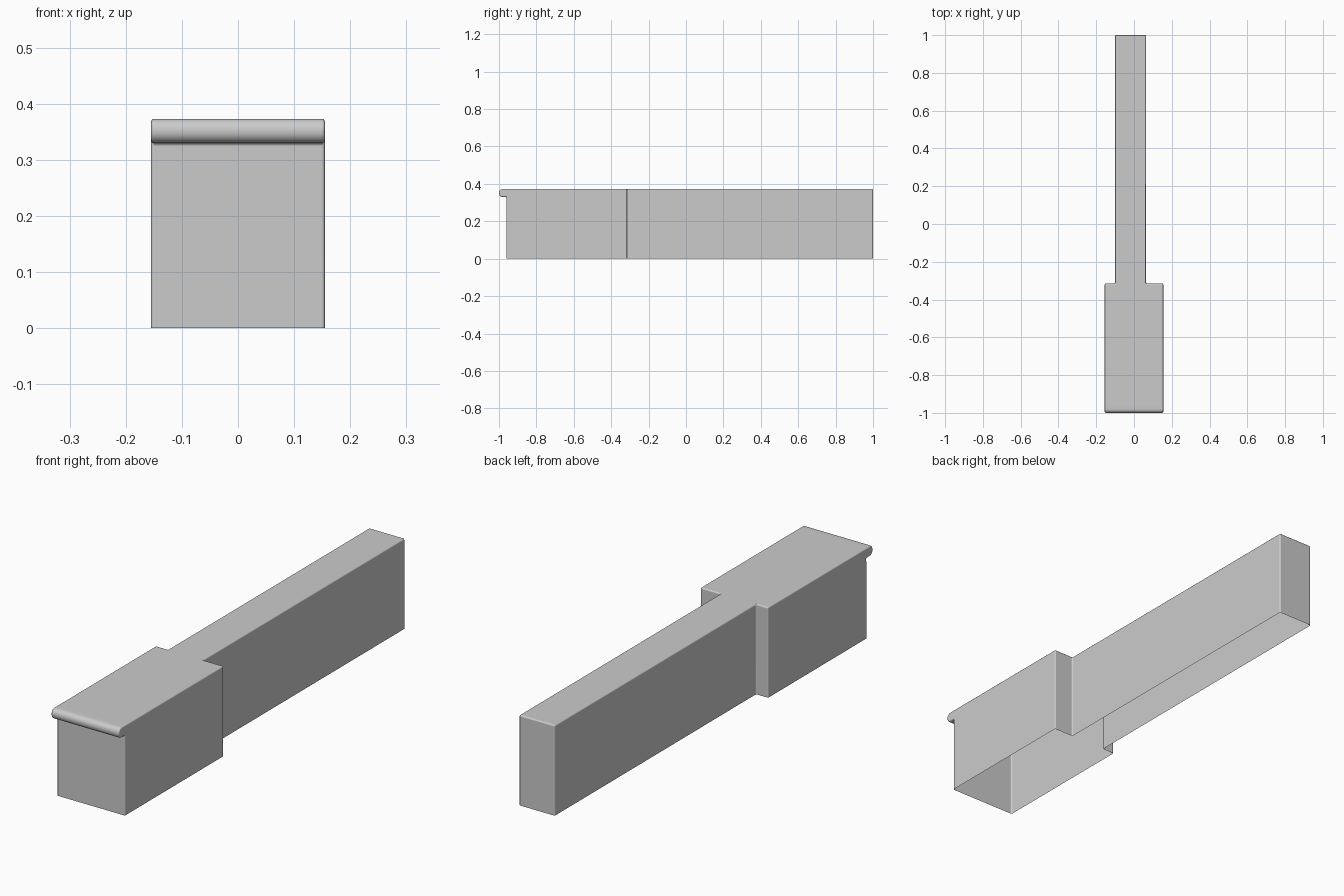
import bpy, bmesh

if "Cube" in bpy.data.objects:
    bpy.data.objects.remove(bpy.data.objects["Cube"])

TOP, LIP_BOTTOM = 0.373, 0.33
FRONT, NOSE, STEP, BACK = -0.96, -1.0, -0.315, 1.0

# T-shaped plan: wide front block and narrow off-centre rear run
outline = [(-0.155, FRONT), (0.155, FRONT), (0.155, STEP), (0.063, STEP),
           (0.063, BACK), (-0.1, BACK), (-0.1, STEP), (-0.155, STEP)]

bm = bmesh.new()
# Walls in two bands, open at the bottom
rings = [[bm.verts.new((x, y, z)) for x, y in outline] for z in (0, LIP_BOTTOM, TOP)]
n = len(outline)
front = None
for lower, upper in zip(rings, rings[1:]):
    for i in range(n):
        j = (i + 1) % n
        face = bm.faces.new((lower[i], lower[j], upper[j], upper[i]))
        if i == 0:
            front = face
# Flat counter top
bm.faces.new(rings[-1])

# Overhanging lip pulled out of the upper front band
ext = bmesh.ops.extrude_face_region(bm, geom=[front])
verts = [g for g in ext["geom"] if isinstance(g, bmesh.types.BMVert)]
bmesh.ops.translate(bm, verts=verts, vec=(0, NOSE - FRONT, 0))
if front.is_valid:
    bmesh.ops.delete(bm, geom=[front], context='FACES_ONLY')

# Round the nose of the lip
nose = [e for e in bm.edges
        if all(abs(v.co.y - NOSE) < 1e-5 for v in e.verts)
        and abs(e.verts[0].co.x - e.verts[1].co.x) > 0.1]
bmesh.ops.bevel(bm, geom=nose, offset=0.02, offset_type='OFFSET', segments=6,
                profile=0.5, affect='EDGES')
bmesh.ops.recalc_face_normals(bm, faces=bm.faces)

mesh = bpy.data.meshes.new("counter")
bm.to_mesh(mesh)
bm.free()
counter = bpy.data.objects.new("counter", mesh)
bpy.context.collection.objects.link(counter)
bpy.context.view_layer.objects.active = counter
counter.select_set(True)
bpy.ops.object.shade_smooth()

# Softened edges everywhere
bevel = counter.modifiers.new("soft_edges", 'BEVEL')
bevel.width = 0.006
bevel.segments = 3
bevel.limit_method = 'ANGLE'
bevel.angle_limit = 0.8
bevel.harden_normals = True
